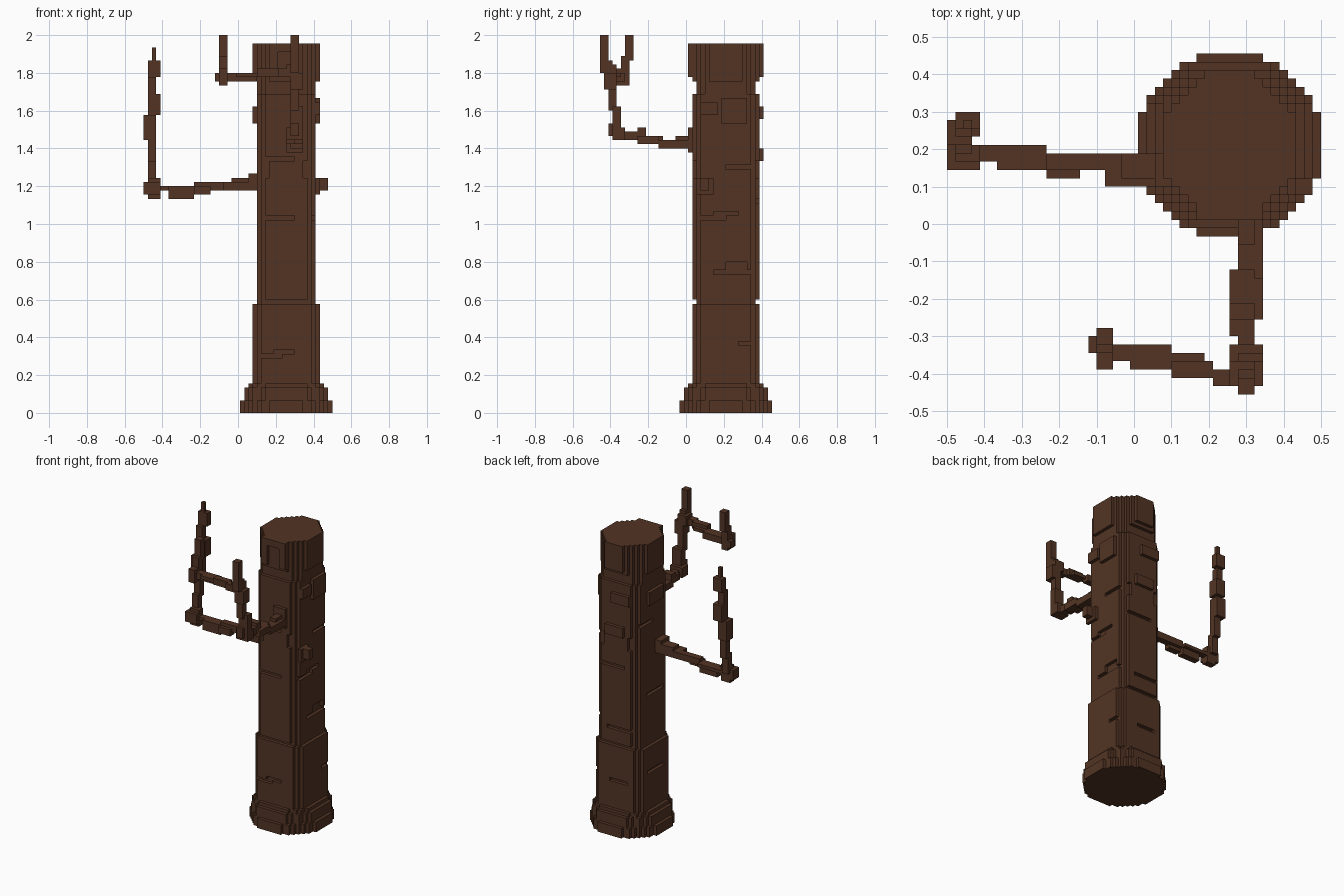
import bpy, bmesh, math

V = 1 / 45                    # size of one block
NX, NY = 45, 41               # footprint in blocks
X0, Y0 = -NX * V / 2, -NY * V / 2
CX, CY = 34, 30               # trunk axis in block units

bark = bpy.data.materials.new("dark brown bark")
bark.diffuse_color = (0.085, 0.034, 0.017, 1)


def cells(box):
    """All blocks inside a box given in units: x0, x1, y0, y1, z0, z1."""
    a, b, c, d, e, f = box
    r = lambda lo, hi, o: range(round((lo - o) / V), max(round((hi - o) / V), round((lo - o) / V) + 1))
    return {(i, j, k) for i in r(a, b, X0) for j in r(c, d, Y0) for k in r(e, f, 0)}


def build(name, blocks):
    """Skin a set of blocks with its outer faces only and merge flat areas."""
    bm = bmesh.new()
    verts = {}

    def vert(p):
        if p not in verts:
            verts[p] = bm.verts.new((X0 + p[0] * V, Y0 + p[1] * V, p[2] * V))
        return verts[p]

    for c in sorted(blocks):
        for ax in range(3):
            for s in (0, 1):
                n = list(c)
                n[ax] += 1 if s else -1
                if tuple(n) in blocks:
                    continue
                u, w = (ax + 1) % 3, (ax + 2) % 3
                quad = []
                for du, dw in ((0, 0), (1, 0), (1, 1), (0, 1)):
                    p = list(c)
                    p[ax] += s
                    p[u] += du
                    p[w] += dw
                    quad.append(vert(tuple(p)))
                bm.faces.new(quad if s else quad[::-1])
    bmesh.ops.dissolve_limit(bm, angle_limit=math.radians(1), verts=bm.verts[:], edges=bm.edges[:])
    me = bpy.data.meshes.new(name)
    bm.to_mesh(me)
    bm.free()
    me.materials.append(bark)
    ob = bpy.data.objects.new(name, me)
    bpy.context.collection.objects.link(ob)
    return ob


# trunk: rounded sections (first layer, last layer, half width x, half width y, radius squared)
SECTIONS = [
    (0, 3, 11, 11, 123), (3, 6, 10, 10, 114), (6, 7, 9, 9, 100),
    (7, 26, 8, 8, 87), (26, 27, 7, 7, 73), (27, 56, 7, 8, 79), (56, 60, 7, 8, 75),
    (60, 76, 7, 8, 77), (76, 79, 7, 7, 64), (79, 88, 8, 8, 70),
]
trunk = set()
for k0, k1, hx, hy, r2 in SECTIONS:
    for i in range(-hx, hx):
        for j in range(-hy, hy):
            if (i + .5) ** 2 + (j + .5) ** 2 <= r2:
                trunk |= {(CX + i, CY + j, k) for k in range(k0, k1)}

# raised bark plates and the knot stub
for b in [
    (.075, .10, .12, .28, 1.53, 1.63), (.405, .43, .19, .33, 1.54, 1.67),
    (.405, .43, .08, .17, 1.57, 1.64), (.405, .43, .05, .14, 1.16, 1.25),
    (.43, .475, .08, .125, 1.18, 1.245),
    (.17, .34, .01, .035, 1.91, 1.956), (.17, .22, .01, .035, 1.78, 1.91),
    (.29, .34, .01, .035, 1.78, 1.91), (.19, .32, .385, .41, 1.78, 1.956),
    (.19, .32, .385, .41, 1.34, 1.40), (.14, .28, .385, .41, 1.56, 1.63),
    (.255, .345, .01, .035, 1.38, 1.50), (.055, .10, .10, .19, 1.17, 1.27),
]:
    trunk |= cells(b)

# bark cracks cut one block deep
for b in [
    (.15, .30, .035, .057, 1.022, 1.045), (.08, .23, .035, .057, .29, .311),
    (.18, .30, .035, .057, .311, .334), (.14, .30, .035, .057, 1.334, 1.356),
    (.39, .411, .145, .37, .733, .756), (.39, .411, .21, .32, .756, .80),
    (.39, .411, .08, .21, 1.022, 1.045), (.39, .411, .15, .28, 1.045, 1.067),
    (.39, .411, .21, .39, 1.30, 1.322), (.411, .433, .28, .38, .356, .378),
    (.10, .122, .10, .28, .91, .933), (.10, .122, .21, .34, 1.40, 1.422),
    (.078, .10, .12, .30, .40, .422), (.14, .32, .367, .389, .69, .711),
    (.20, .36, .367, .389, 1.11, 1.133), (.16, .30, .367, .389, .33, .356),
]:
    trunk -= cells(b)
build("trunk", trunk)

# left branch: runs outward, then turns up
left = set()
for b in [
    (-.078, .10, .10, .167, 1.178, 1.222), (-.033, .056, .12, .19, 1.178, 1.245),
    (-.233, -.01, .145, .19, 1.178, 1.222), (-.233, -.145, .122, .167, 1.156, 1.20),
    (-.41, -.233, .167, .211, 1.167, 1.205), (-.367, -.233, .145, .189, 1.14, 1.19),
    (-.50, -.411, .145, .211, 1.156, 1.222), (-.478, -.411, .167, .211, 1.134, 1.245),
    (-.478, -.433, .18, .225, 1.20, 1.34), (-.478, -.433, .20, .245, 1.32, 1.47),
    (-.50, -.433, .21, .278, 1.45, 1.58), (-.478, -.411, .233, .30, 1.58, 1.70),
    (-.478, -.433, .233, .278, 1.68, 1.78), (-.478, -.411, .255, .30, 1.77, 1.87),
    (-.456, -.433, .255, .278, 1.87, 1.934),
]:
    left |= cells(b)
build("left_branch", left)

# front branch: runs forward, then climbs to its tip
front = set()
for b in [
    (.278, .345, -.145, .04, 1.40, 1.445), (.278, .32, -.055, .04, 1.40, 1.467),
    (.255, .32, -.233, -.122, 1.422, 1.467), (.30, .345, -.255, -.145, 1.422, 1.467),
    (.255, .32, -.30, -.21, 1.445, 1.489), (.255, .32, -.255, -.21, 1.467, 1.511),
    (.278, .32, -.345, -.28, 1.445, 1.489), (.255, .345, -.39, -.32, 1.455, 1.50),
    (.278, .32, -.411, -.345, 1.467, 1.533), (.278, .345, -.39, -.345, 1.49, 1.63),
    (.278, .32, -.411, -.367, 1.61, 1.72), (.278, .345, -.433, -.367, 1.71, 1.79),
    (.255, .32, -.433, -.367, 1.77, 1.845), (.278, .32, -.455, -.39, 1.80, 1.87),
    (.278, .32, -.455, -.411, 1.86, 2.0),
]:
    front |= cells(b)
build("front_branch", front)

# side twig: leaves the front branch to the left, then turns up
twig = set()
for b in [
    (.211, .255, -.433, -.39, 1.778, 1.822), (.10, .211, -.411, -.367, 1.778, 1.822),
    (-.01, .189, -.389, -.345, 1.767, 1.811), (-.10, .10, -.367, -.322, 1.756, 1.80),
    (-.122, -.055, -.345, -.30, 1.756, 1.80), (-.10, -.055, -.389, -.30, 1.734, 1.822),
    (-.10, -.055, -.345, -.30, 1.80, 1.88), (-.10, -.055, -.322, -.278, 1.867, 2.0),
]:
    twig |= cells(b)
build("side_twig", twig)
